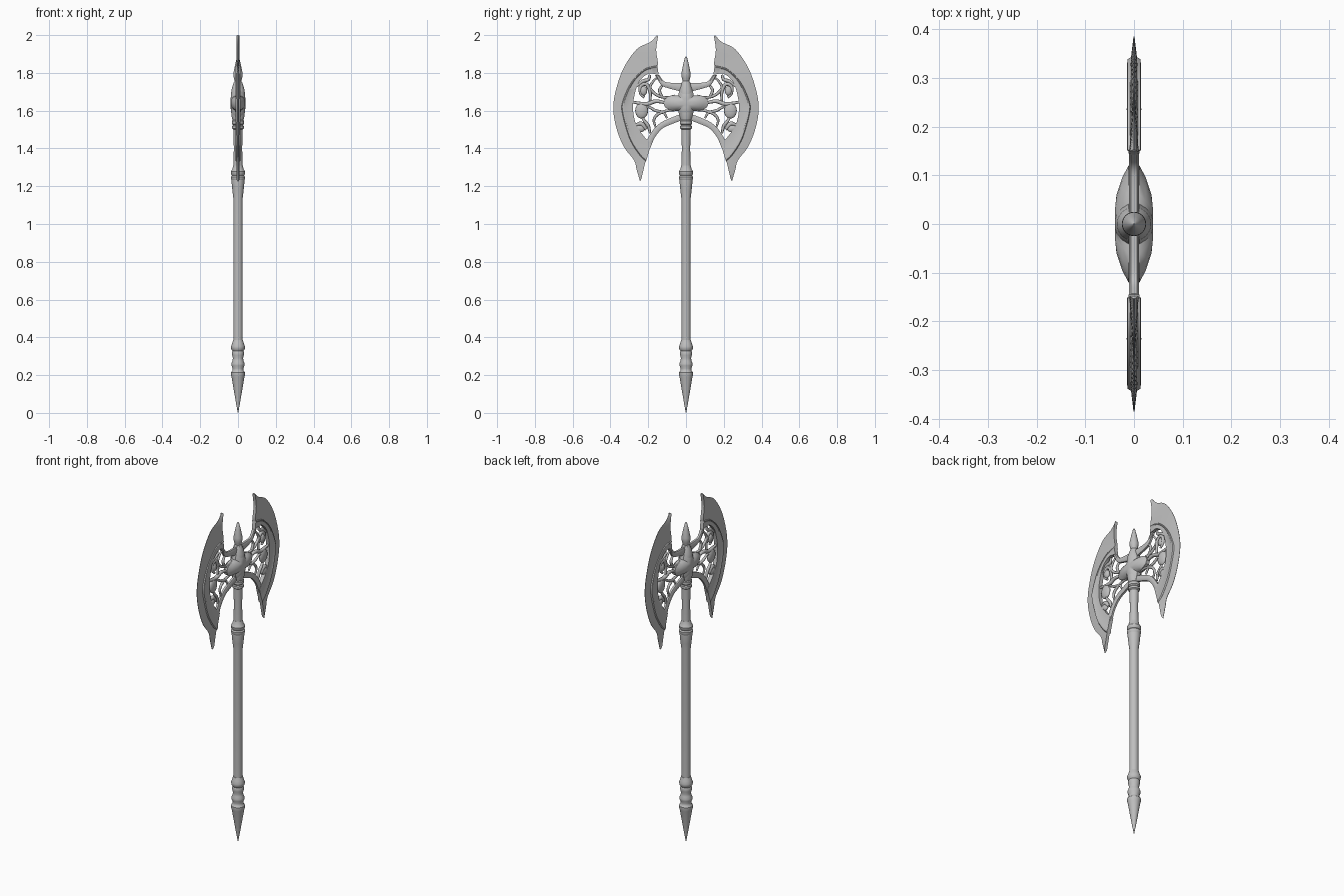
import bpy, bmesh, math
from mathutils import Vector

cube = bpy.data.objects.get("Cube")
if cube:
    bpy.data.objects.remove(cube)

steel = bpy.data.materials.new("grey steel")
steel.use_nodes = True
GREY = (0.52, 0.52, 0.52, 1)
steel.diffuse_color = GREY
steel.node_tree.nodes["Principled BSDF"].inputs["Base Color"].default_value = GREY


def finish(obj, angle=35):
    obj.data.materials.append(steel)
    bpy.ops.object.select_all(action='DESELECT')
    obj.select_set(True)
    bpy.context.view_layer.objects.active = obj
    bpy.ops.object.shade_smooth_by_angle(angle=math.radians(angle))


def loft(name, rings, angle=35):
    """Skin a list of equal closed rings and cap both ends."""
    bm = bmesh.new()
    rows = [[bm.verts.new(p) for p in ring] for ring in rings]
    n = len(rows[0])
    for a, b in zip(rows, rows[1:]):
        for i in range(n):
            j = (i + 1) % n
            bm.faces.new((a[i], a[j], b[j], b[i]))
    bm.faces.new(rows[0])
    bm.faces.new(rows[-1])
    bmesh.ops.recalc_face_normals(bm, faces=bm.faces)
    mesh = bpy.data.meshes.new(name)
    bm.to_mesh(mesh)
    bm.free()
    obj = bpy.data.objects.new(name, mesh)
    bpy.context.collection.objects.link(obj)
    finish(obj, angle)
    return obj


def lathe(name, profile, sides=24):
    turn = [math.tau * i / sides for i in range(sides)]
    return loft(name, [[(r * math.cos(t), r * math.sin(t), z) for t in turn]
                       for r, z in profile])


def smooth_path(points, count):
    """Smooth curve through the points, evenly spaced along its length."""
    p = [Vector(q) for q in points]
    p = [2 * p[0] - p[1]] + p + [2 * p[-1] - p[-2]]
    dense = []
    for a, b, c, d in zip(p, p[1:], p[2:], p[3:]):
        for k in range(16):
            t = k / 16
            dense.append(0.5 * (2 * b + (c - a) * t + (2 * a - 5 * b + 4 * c - d) * t * t
                                + (3 * b - a - 3 * c + d) * t ** 3))
    dense.append(p[-2])
    dist = [0]
    for a, b in zip(dense, dense[1:]):
        dist.append(dist[-1] + (b - a).length)
    out, k = [], 0
    for i in range(count):
        goal = dist[-1] * i / (count - 1)
        while k < len(dense) - 2 and dist[k + 1] < goal:
            k += 1
        f = (goal - dist[k]) / max(dist[k + 1] - dist[k], 1e-9)
        out.append(dense[k].lerp(dense[k + 1], min(f, 1)))
    return out


def plate(name, side, edge_a, edge_b, section, count=48):
    """Flat strip between two curves; section = (fraction across, half thickness)."""
    rings = []
    for a, b in zip(smooth_path(edge_a, count), smooth_path(edge_b, count)):
        pts = [(a.lerp(b, f), h) for f, h in section]
        ring = [(h, side * p.x, p.y) for p, h in pts]
        ring += [(-h, side * p.x, p.y) for p, h in reversed(pts)]
        rings.append(ring)
    return loft(name, rings)


def rod(name, side, points, radius):
    """Slightly flattened scroll rod with tapered ends."""
    path = smooth_path(points, 20)
    rings = []
    for i, c in enumerate(path):
        d = (path[min(i + 1, 19)] - path[max(i - 1, 0)]).normalized()
        r = radius * (0.6 + 0.4 * math.sin(math.pi * i / 19))
        ring = []
        for k in range(8):
            t = math.tau * k / 8
            u = r * math.cos(t)
            ring.append((r * math.sin(t), side * (c.x - d.y * u), c.y + d.x * u))
        rings.append(ring)
    return loft(name, rings, 60)


def bead(name, y, z, size):
    bpy.ops.mesh.primitive_uv_sphere_add(segments=16, ring_count=10, radius=1,
                                         location=(0, y, z))
    obj = bpy.context.object
    obj.name = name
    obj.scale = size
    finish(obj, 60)


# Turned pommel, shaft, collars and top spike
lathe("pommel", [(.001, 0), (.012, .06), (.034, .19), (.037, .2), (.037, .214), (.03, .222),
                 (.028, .235), (.034, .25), (.035, .262), (.029, .275), (.027, .29),
                 (.031, .305), (.032, .32), (.029, .328), (.036, .338), (.037, .352),
                 (.031, .368), (.026, .385)])
lathe("shaft", [(.025, .37), (.025, 1.14), (.03, 1.18), (.034, 1.22), (.034, 1.235)])
lathe("upper_collar", [(.034, 1.232), (.038, 1.24), (.038, 1.25), (.032, 1.257),
                       (.037, 1.265), (.038, 1.277), (.03, 1.29), (.025, 1.31)])
lathe("neck", [(.025, 1.3), (.022, 1.4), (.025, 1.5), (.031, 1.505), (.031, 1.518),
               (.026, 1.523), (.032, 1.53), (.032, 1.545), (.028, 1.55)])
lathe("head_socket", [(.028, 1.548), (.034, 1.57), (.037, 1.6), (.037, 1.68), (.035, 1.71),
                      (.026, 1.738), (.022, 1.75)])
lathe("top_spike", [(.022, 1.748), (.018, 1.757), (.021, 1.77), (.025, 1.785), (.024, 1.8),
                    (.015, 1.845), (.006, 1.88), (.001, 1.887)])

# Four-pointed star boss with concave sides
outline = []
for i in range(32):
    t = math.tau * i / 32
    reach = .12 if abs(math.cos(t)) > .7 else .1
    k = abs(math.cos(2 * t)) ** 1.5
    r = .058 + (reach - .058) * k
    outline.append((r * math.cos(t), r * math.sin(t)))
steps = [(.25, -.039), (.5, -.036), (.8, -.024), (1, -.011),
         (1, .011), (.8, .024), (.5, .036), (.25, .039)]
loft("star_boss", [[(x, y * s, 1.64 + z * s) for y, z in outline] for s, x in steps])

# Blade outlines as (distance from shaft, height)
cutting_edge = [(.153, 2), (.19, 1.963), (.26, 1.926), (.328, 1.83), (.37, 1.714),
                (.385, 1.61), (.367, 1.503), (.328, 1.407), (.275, 1.338),
                (.262, 1.29), (.243, 1.225)]
back_edge = [(.148, 1.995), (.158, 1.92), (.15, 1.835), (.2, 1.815), (.26, 1.77),
             (.295, 1.68), (.3, 1.6), (.285, 1.5), (.24, 1.42), (.205, 1.38),
             (.215, 1.33), (.236, 1.24)]
ridge = [(.152, 1.84), (.22, 1.82), (.29, 1.75), (.335, 1.65), (.338, 1.59),
         (.3, 1.455), (.25, 1.37), (.212, 1.33)]
opening = [(.145, 1.79), (.2, 1.795), (.25, 1.75), (.275, 1.67), (.28, 1.6),
           (.265, 1.53), (.235, 1.48), (.185, 1.42)]
top_arm = ([(.02, 1.746), (.085, 1.748), (.118, 1.757), (.143, 1.79)],
           [(.02, 1.7), (.09, 1.718), (.13, 1.735), (.165, 1.79)])
low_arm = ([(.02, 1.55), (.085, 1.525), (.125, 1.505), (.164, 1.46), (.19, 1.4)],
           [(.02, 1.585), (.09, 1.558), (.14, 1.532), (.18, 1.49), (.215, 1.43)])

# Openwork scrolls
scrolls = [
    ([(.1, 1.64), (.16, 1.65), (.21, 1.635), (.28, 1.645)], .011),
    ([(.06, 1.68), (.1, 1.67), (.15, 1.68), (.19, 1.72), (.17, 1.76), (.15, 1.775)], .008),
    ([(.12, 1.74), (.14, 1.71), (.13, 1.68), (.11, 1.66)], .008),
    ([(.19, 1.65), (.19, 1.7), (.21, 1.74), (.24, 1.73), (.24, 1.69), (.22, 1.67)], .01),
    ([(.19, 1.79), (.2, 1.765), (.23, 1.755), (.26, 1.73)], .01),
    ([(.06, 1.6), (.1, 1.6), (.15, 1.58), (.17, 1.55), (.16, 1.51)], .008),
    ([(.1, 1.56), (.12, 1.59), (.16, 1.6), (.2, 1.62), (.21, 1.6)], .008),
    ([(.19, 1.48), (.2, 1.52), (.22, 1.545), (.235, 1.57)], .009),
    ([(.21, 1.5), (.235, 1.53), (.265, 1.525)], .012),
]

for side, word in ((1, "back"), (-1, "front")):
    plate(word + "_blade", side, cutting_edge, back_edge, [(0, .001), (.5, .006), (1, .009)])
    plate(word + "_raised_crescent", side, ridge, opening,
          [(0, .007), (.06, .013), (.18, .014), (.28, .011), (1, .011)])
    for label, arm in (("upper", top_arm), ("lower", low_arm)):
        plate(word + "_" + label + "_arm", side, *arm, [(0, .006), (.25, .01), (.75, .01), (1, .006)], 20)
    for number, (points, radius) in enumerate(scrolls):
        rod(f"{word}_scroll_{number + 1}", side, points, radius)
    bead(word + "_large_bead", side * .235, 1.6, (.015, .034, .042))
    bead(word + "_upper_bead", side * .225, 1.705, (.013, .02, .025))
    bead(word + "_lower_bead", side * .245, 1.505, (.012, .028, .02))
